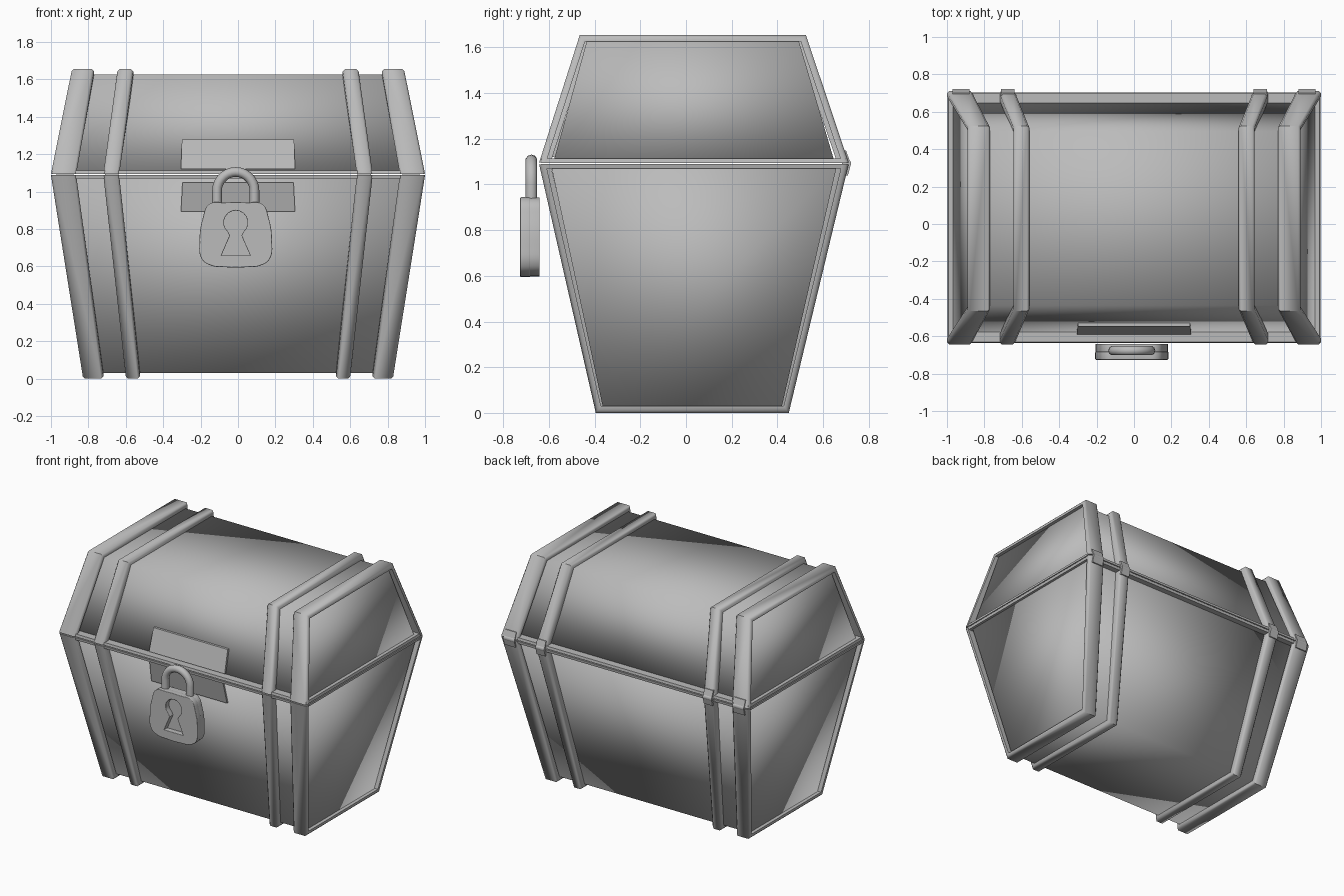
import bpy, bmesh, math
from mathutils import Vector

if "Cube" in bpy.data.objects:
    bpy.data.objects.remove(bpy.data.objects["Cube"])

GREY = (0.5, 0.5, 0.5, 1)
mat = bpy.data.materials.new("plain grey")
mat.use_nodes = True
mat.diffuse_color = GREY
mat.node_tree.nodes["Principled BSDF"].inputs["Base Color"].default_value = GREY


def mesh_object(name, verts, faces, angle=None):
    bm = bmesh.new()
    vs = [bm.verts.new(v) for v in verts]
    for f in faces:
        bm.faces.new([vs[i] for i in f])
    bmesh.ops.recalc_face_normals(bm, faces=bm.faces)
    me = bpy.data.meshes.new(name)
    bm.to_mesh(me)
    bm.free()
    ob = bpy.data.objects.new(name, me)
    bpy.context.collection.objects.link(ob)
    return finish(ob, angle)


def finish(ob, angle):
    ob.data.materials.clear()
    ob.data.materials.append(mat)
    bpy.ops.object.select_all(action='DESELECT')
    ob.select_set(True)
    bpy.context.view_layer.objects.active = ob
    if angle is not None:
        bpy.ops.object.shade_smooth_by_angle(angle=math.radians(angle))
    return ob


def frustum(name, low, high, angle=None):
    """Box whose two ends are given as (half width, front y, back y, z)."""
    verts = []
    for w, f, b, z in (low, high):
        verts += [(-w, f, z), (w, f, z), (w, b, z), (-w, b, z)]
    faces = [(0, 3, 2, 1), (4, 5, 6, 7)]
    faces += [(i, (i + 1) % 4, (i + 1) % 4 + 4, i + 4) for i in range(4)]
    return mesh_object(name, verts, faces, angle)


# Recessed panels of the chest body and lid
frustum("chest_body", (0.805, -0.365, 0.42, 0.03), (0.975, -0.59, 0.66, 1.08), 180)
frustum("chest_lid", (0.97, -0.58, 0.65, 1.1), (0.865, -0.435, 0.495, 1.625), 180)

# Two lips where the lid meets the body
frustum("body_lip", (0.992, -0.632, 0.7, 1.07), (0.996, -0.635, 0.703, 1.089))
frustum("lid_lip", (0.996, -0.635, 0.703, 1.095), (0.992, -0.632, 0.7, 1.114))


def band(name, side, rim, end, inset):
    """U-shaped strap; rim and end are (outer x, inner x, front y, back y, z)."""
    ro, ri, rf, rb, rz = rim
    eo, ei, ef, eb, ez = end
    inward = 1 if ez < rz else -1
    path = [(ro, ri, rf, rz, 1, 0), (eo, ei, ef, ez, .75, 1),
            (eo, ei, eb, ez, -.75, 1), (ro, ri, rb, rz, -1, 0)]
    bev = 0.012
    verts = []
    for xo, xi, y, z, dy, dz in path:
        section = [(xo, inset), (xo, bev), (xo - bev, 0), (xi + bev, 0), (xi, bev), (xi, inset)]
        verts += [(side * x, y + dy * d, z + dz * d * inward) for x, d in section]
    n = 6
    faces = [(k * n + i, k * n + (i + 1) % n, (k + 1) * n + (i + 1) % n, (k + 1) * n + i)
             for k in range(3) for i in range(n)]
    faces += [tuple(range(n)), tuple(range(3 * n, 4 * n))]
    return mesh_object(name, verts, faces, 50)


def hinge(name, x, width):
    # Knuckle barrel with a leaf above and below it
    bpy.ops.mesh.primitive_cylinder_add(vertices=12, radius=0.02, depth=width,
                                        location=(x, 0.703, 1.092), rotation=(0, math.pi / 2, 0))
    bpy.context.object.name = name + "_barrel"
    finish(bpy.context.object, 40)
    w = width / 2
    for part, rows in (("upper", [(0.714, 1.1), (0.697, 1.148)]),
                       ("lower", [(0.717, 1.085), (0.705, 1.04)])):
        verts = [(x + sx, y + t, z) for t in (-0.02, 0.004) for y, z in rows for sx in (-w, w)]
        mesh_object(name + "_" + part + "_leaf", verts,
                    [(0, 1, 3, 2), (4, 5, 7, 6), (0, 1, 5, 4), (2, 3, 7, 6), (0, 2, 6, 4), (1, 3, 7, 5)])


# Metal straps and hinges, mirrored left and right
for label, side in (("left", 1), ("right", -1)):
    band(label + "_outer_body_band", side, (1, .865, -.643, .712, 1.088), (.83, .72, -.395, .45, 0), .03)
    band(label + "_outer_lid_band", side, (1, .865, -.643, .712, 1.096), (.89, .77, -.465, .525, 1.655), .03)
    band(label + "_inner_body_band", side, (.72, .635, -.643, .712, 1.088), (.6, .525, -.395, .45, 0), .05)
    band(label + "_inner_lid_band", side, (.72, .635, -.643, .712, 1.096), (.645, .56, -.465, .525, 1.655), .05)
    hinge(label + "_outer_hinge", side * 0.925, 0.09)
    hinge(label + "_inner_hinge", side * 0.675, 0.07)


# Hasp plates lying on the sloping front
def plate(name, low, high):
    verts = [(sx * w, y + t, z) for t in (-0.012, 0.03)
             for w, y, z in (low, high) for sx in (-1, 1)]
    mesh_object(name, verts, [(0, 1, 3, 2), (4, 5, 7, 6), (0, 1, 5, 4),
                              (2, 3, 7, 6), (0, 2, 6, 4), (1, 3, 7, 5)])


plate("lid_hasp_plate", (.305, -.578, 1.12), (.3, -.535, 1.28))
plate("body_hasp_plate", (.305, -.55, .895), (.297, -.584, 1.05))


# Padlock
LOCK_X = -0.012


def curve_object(name, splines, extrude, bevel, y, angle, flat=True):
    cu = bpy.data.curves.new(name, 'CURVE')
    cu.dimensions = '2D' if flat else '3D'
    cu.extrude, cu.bevel_depth, cu.bevel_resolution = extrude, bevel, 3
    if flat:
        cu.fill_mode = 'BOTH'
    for pts, rounded, closed in splines:
        sp = cu.splines.new('BEZIER' if rounded else 'POLY')
        seq = sp.bezier_points if rounded else sp.points
        seq.add(len(pts) - 1)
        for p, (x, z) in zip(seq, pts):
            p.co = (x, z, 0) if rounded else (x, z, 0, 1)
            if rounded:
                p.handle_left_type = p.handle_right_type = 'AUTO'
        sp.resolution_u = 5
        sp.use_cyclic_u = closed
    ob = bpy.data.objects.new(name, cu)
    bpy.context.collection.objects.link(ob)
    ob.location = (LOCK_X, y, 0)
    ob.rotation_euler = (math.pi / 2, 0, 0)
    bpy.ops.object.select_all(action='DESELECT')
    ob.select_set(True)
    bpy.context.view_layer.objects.active = ob
    bpy.ops.object.convert(target='MESH')
    return finish(bpy.context.object, angle)


half = [(.06, .938), (.14, .93), (.172, .86), (.19, .73), (.18, .645), (.14, .612), (.05, .6)]
outline = half + [(-x, z) for x, z in reversed(half)]
keyhole = [(.068 * math.sin(a), .835 + .068 * math.cos(a))
           for a in (math.radians(-140 + 20 * i) for i in range(15))]
keyhole += [(.035, .765), (.083, .655), (-.083, .655), (-.035, .765)]

curve_object("padlock_front", [(outline, True, True), (keyhole, False, True)], .018, .004, -.704, 40)
curve_object("padlock_back", [(outline, True, True)], .021, .002, -.664, 40)
shackle = [(-.1, .9)] + [(-.1 * math.cos(a), 1.005 + .1 * math.sin(a))
                         for a in (math.pi * i / 14 for i in range(15))] + [(.1, .9)]
curve_object("padlock_shackle", [(shackle, False, False)], 0, .026, -.677, 60, flat=False)
